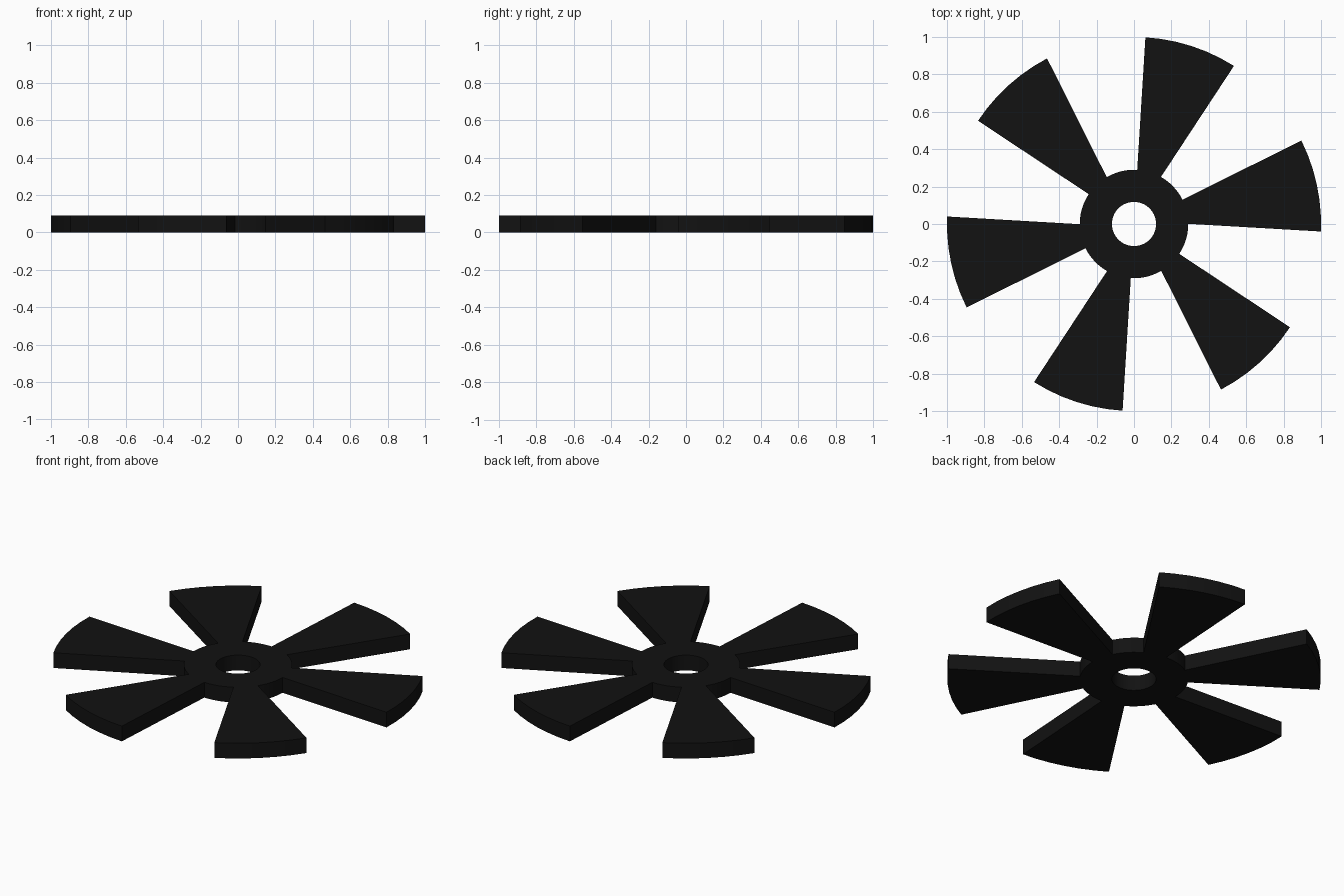
import bpy, bmesh
from math import radians, cos, sin

if "Cube" in bpy.data.objects:
    bpy.data.objects.remove(bpy.data.objects["Cube"])

BLADES, STEPS = 6, 6
HOLE_R, HUB_R, TIP_R, HEIGHT = 0.118, 0.29, 1.0, 0.09
ROOT = (0.2, 26.6)      # blade angles where it meets the hub
TIP = (-2.3, 26.5)      # blade angles at the tip


def polar(r, deg):
    return (r * cos(radians(deg)), r * sin(radians(deg)), 0)


def spread(a, b):
    return [a + (b - a) * i / STEPS for i in range(STEPS + 1)]


bm = bmesh.new()

# Hub ring: alternating blade roots and gaps
angles = []
for k in range(BLADES):
    base = 60 * k
    angles += [base + a for a in spread(*ROOT)[:-1]]
    angles += [base + a for a in spread(ROOT[1], ROOT[0] + 60)[:-1]]
inner = [bm.verts.new(polar(HOLE_R, a)) for a in angles]
rim = [bm.verts.new(polar(HUB_R, a)) for a in angles]
n = len(angles)
for i in range(n):
    j = (i + 1) % n
    bm.faces.new((inner[i], rim[i], rim[j], inner[j]))

# Wedge blades growing out of the hub rim
for k in range(BLADES):
    start = k * 2 * STEPS
    tip = [bm.verts.new(polar(TIP_R, 60 * k + a)) for a in spread(*TIP)]
    for i in range(STEPS):
        bm.faces.new((rim[start + i], tip[i], tip[i + 1], rim[start + i + 1]))

# Thickness
res = bmesh.ops.extrude_face_region(bm, geom=bm.faces[:])
top = [g for g in res["geom"] if isinstance(g, bmesh.types.BMVert)]
bmesh.ops.translate(bm, verts=top, vec=(0, 0, HEIGHT))
bmesh.ops.recalc_face_normals(bm, faces=bm.faces[:])

mesh = bpy.data.meshes.new("fan_rotor")
bm.to_mesh(mesh)
bm.free()
rotor = bpy.data.objects.new("fan_rotor", mesh)
bpy.context.collection.objects.link(rotor)

# Black finish
black = bpy.data.materials.new("black")
black.diffuse_color = (0.006, 0.006, 0.006, 1)
black.use_nodes = True
black.node_tree.nodes["Principled BSDF"].inputs["Base Color"].default_value = black.diffuse_color
mesh.materials.append(black)

bpy.context.view_layer.objects.active = rotor
rotor.select_set(True)
bpy.ops.object.shade_smooth_by_angle(angle=radians(30))
